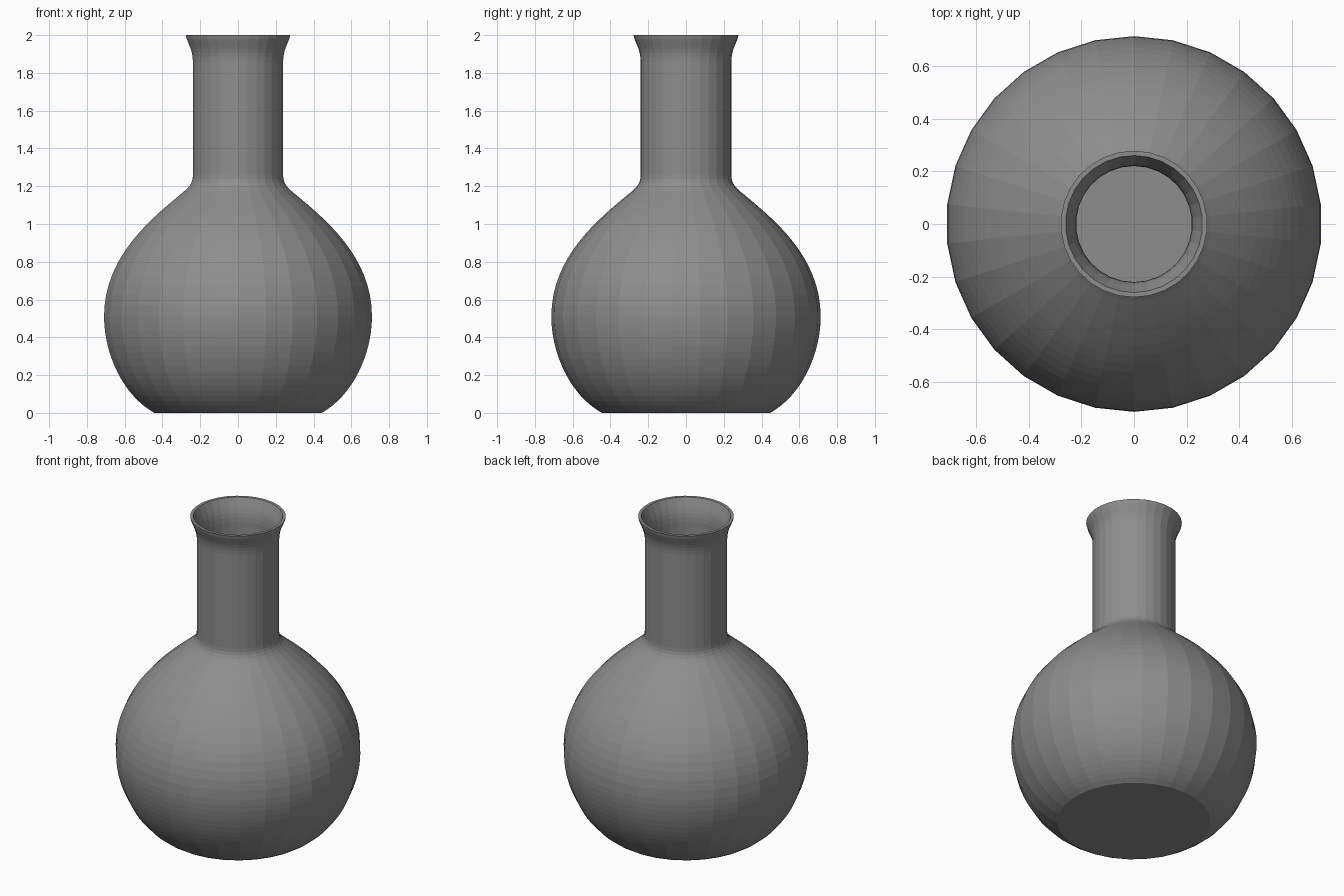
import bpy
import bmesh
import math
from mathutils import Vector
from mathutils.geometry import interpolate_bezier

SIDES = 30
WALL = 0.02

cube = bpy.data.objects.get("Cube")
if cube:
    bpy.data.objects.remove(cube)

grey = bpy.data.materials.new("plain_grey")
grey.use_nodes = True
colour = (0.27, 0.27, 0.27, 1)
grey.diffuse_color = colour
grey.node_tree.nodes["Principled BSDF"].inputs["Base Color"].default_value = colour


def curve(a, b, c, d, steps):
    """Sample a bezier in the radius-height plane."""
    return interpolate_bezier(*(Vector((r, 0, z)) for r, z in (a, b, c, d)), steps)


# Outer profile: belly, shoulder, neck fillet, straight neck and flared lip
outer = curve((0.445, 0), (0.61, 0.09), (0.713, 0.31), (0.713, 0.51), 17)
outer += curve((0.713, 0.51), (0.713, 0.83), (0.46, 1.03), (0.29, 1.17), 17)[1:]
outer += curve((0.29, 1.17), (0.255, 1.2), (0.24, 1.22), (0.24, 1.26), 6)[1:]
outer += curve((0.24, 1.86), (0.242, 1.92), (0.258, 1.94), (0.273, 1.98), 7)
outer.append(Vector((0.278, 0, 2)))

# Inner profile: the same line moved inward by the wall thickness
inner = []
for i, p in enumerate(outer):
    along = outer[min(i + 1, len(outer) - 1)] - outer[max(i - 1, 0)]
    normal = Vector((-along.z, 0, along.x)).normalized()
    inner.append(p + normal * WALL)
inner[0].z = WALL
inner[-1] = Vector((0.26, 0, 2))
profile = outer + inner[::-1]

# Spin the profile into rings, with a vertex on the y axis
bm = bmesh.new()
rings = []
for p in profile:
    angles = [math.pi / 2 + math.tau * k / SIDES for k in range(SIDES)]
    rings.append([bm.verts.new((p.x * math.cos(a), p.x * math.sin(a), p.z)) for a in angles])
for low, high in zip(rings, rings[1:]):
    for k in range(SIDES):
        n = (k + 1) % SIDES
        bm.faces.new((low[k], low[n], high[n], high[k]))

# Flat base and inside floor
bm.faces.new(rings[0][::-1])
bm.faces.new(rings[-1])
bmesh.ops.recalc_face_normals(bm, faces=bm.faces[:])

mesh = bpy.data.meshes.new("flask")
bm.to_mesh(mesh)
bm.free()
mesh.materials.append(grey)
flask = bpy.data.objects.new("flask", mesh)
bpy.context.collection.objects.link(flask)
